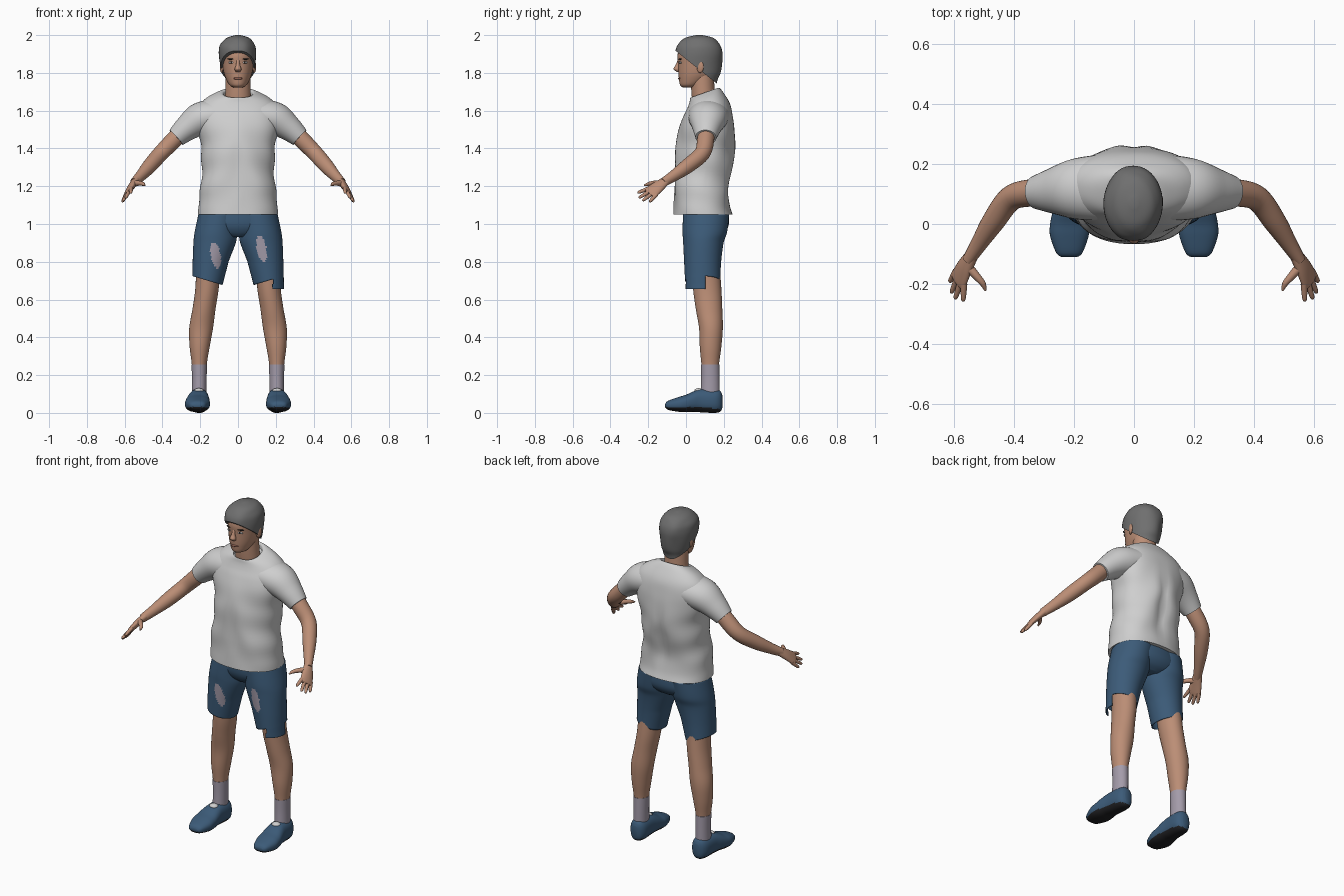
import bpy, bmesh, math
from mathutils import Vector, Matrix

if "Cube" in bpy.data.objects:
    bpy.data.objects.remove(bpy.data.objects["Cube"], do_unlink=True)

X, Y, Z = Vector((1, 0, 0)), Vector((0, 1, 0)), Vector((0, 0, 1))


def material(name, r, g, b):
    m = bpy.data.materials.new(name)
    m.use_nodes = True
    m.diffuse_color = (r, g, b, 1)
    m.node_tree.nodes["Principled BSDF"].inputs["Base Color"].default_value = (r, g, b, 1)
    return m


skin = material("skin", .50, .27, .18)
white = material("white_cotton", .62, .62, .62)
denim = material("blue_denim", .045, .105, .19)
grey = material("grey_hair", .16, .16, .16)
pale = material("pale_sock", .37, .33, .40)
rubber = material("black_rubber", .015, .015, .017)
rose = material("lip_rose", .33, .14, .10)
dark = material("dark_eye", .025, .02, .017)


def finish(name, bm, mats, rule=None, mirror=False, thickness=0):
    """Turn a bmesh into a smooth object with sharp creases."""
    bmesh.ops.recalc_face_normals(bm, faces=bm.faces)
    bm.normal_update()
    for f in bm.faces:
        f.smooth = True
        if rule:
            f.material_index = rule(f)
    for e in bm.edges:
        if len(e.link_faces) == 2 and e.calc_face_angle(0) > 0.9:
            e.smooth = False
    me = bpy.data.meshes.new(name)
    bm.to_mesh(me)
    bm.free()
    for m in mats:
        me.materials.append(m)
    ob = bpy.data.objects.new(name, me)
    bpy.context.collection.objects.link(ob)
    if thickness:
        ob.modifiers.new("Thickness", 'SOLIDIFY').thickness = thickness
    if mirror:
        ob.modifiers.new("Mirror", 'MIRROR').use_mirror_merge = False
    return ob


def spline(rows, steps):
    """Smooth curve through rows of numbers."""
    rows = [list(r) + [0] * (6 - len(r)) for r in rows]
    pts = [rows[0]] + rows + [rows[-1]]
    out = []
    for i in range(1, len(pts) - 2):
        for k in range(steps):
            t = k / steps
            out.append([b + .5 * t * (c - a + t * (2*a - 5*b + 4*c - d + t * (3*(b - c) + d - a)))
                        for a, b, c, d in zip(*pts[i - 1:i + 3])])
    return out + [rows[-1]]


def loft(name, rows, mats, axis=None, ref=X, sides=32, steps=5, power=2,
         caps=True, post=None, **kw):
    """Skin ellipses (x, y, z, radius a, radius b, tilt) along a path."""
    rows = spline(rows, steps)
    mid = [Vector(r[:3]) for r in rows]
    bm = bmesh.new()
    rings = []
    for i, r in enumerate(rows):
        t = axis or (mid[min(i + 1, len(mid) - 1)] - mid[max(i - 1, 0)]).normalized()
        a = (ref - t * ref.dot(t)).normalized()
        b = t.cross(a)
        ring = []
        for k in range(sides):
            ang = math.tau * k / sides
            c, s = [math.copysign(abs(q) ** (2 / power), q) for q in (math.cos(ang), math.sin(ang))]
            p = mid[i] + a * r[3] * c + b * r[4] * s
            p.z += r[5] * (p.y - mid[i].y)
            ring.append(bm.verts.new(p))
        rings.append(ring)
    for lo, hi in zip(rings, rings[1:]):
        for k in range(sides):
            n = (k + 1) % sides
            bm.faces.new((lo[k], lo[n], hi[n], hi[k]))
    if caps:
        bm.faces.new(rings[0][::-1])
        bm.faces.new(rings[-1])
    if post:
        post(bm)
    return finish(name, bm, mats, **kw)


def blob(name, pos, size, mat, mirror=True, turn=0):
    bm = bmesh.new()
    m = Matrix.Translation(pos) @ Matrix.Rotation(turn, 4, 'Z') @ Matrix.Diagonal((*size, 1))
    bmesh.ops.create_uvsphere(bm, u_segments=20, v_segments=12, radius=1, matrix=m)
    finish(name, bm, [mat], mirror=mirror)


# Neck and head
loft("neck", [(0, .105, 1.6, .075, .065), (0, .092, 1.68, .068, .062),
              (0, .085, 1.8, .064, .062)], [skin], Z)
loft("head", [(0, .02, 1.722, .022, .035), (0, .025, 1.735, .044, .056), (0, .045, 1.765, .062, .082),
              (0, .06, 1.8, .075, .1), (0, .068, 1.85, .083, .11), (0, .068, 1.9, .085, .112),
              (0, .068, 1.95, .07, .09), (0, .068, 1.98, .02, .03)], [skin], Z)
loft("nose", [(0, -.037, 1.87, .008, .006), (0, -.044, 1.84, .011, .012),
              (0, -.048, 1.82, .018, .018), (0, -.04, 1.806, .012, .01)], [skin], Z, sides=16)
blob("ears", (.086, .075, 1.832), (.009, .019, .032), skin, turn=-.3)
blob("eye_whites", (.036, -.030, 1.855), (.015, .007, .006), white, turn=.25)
blob("irises", (.035, -.0345, 1.855), (.006, .004, .0058), dark)
blob("eyebrows", (.037, -.031, 1.873), (.021, .006, .004), dark, turn=.3)
blob("lips", (0, -.033, 1.771), (.025, .009, .007), rose, mirror=False)


# Hair, cut on a slant from fringe to nape
def trim_hair(bm):
    for v in bm.verts:
        d = v.co - Vector((0, .07, 1.87))
        v.co += d * .015 * math.sin(60 * v.co.x + 25 * v.co.y) * math.sin(30 * v.co.z) * (v.co.z < 1.97)
    bmesh.ops.bisect_plane(bm, geom=bm.verts[:] + bm.edges[:] + bm.faces[:],
                           plane_co=(0, 0, 1.873), plane_no=(0, .62, .78), clear_inner=True)
    bmesh.ops.holes_fill(bm, edges=[e for e in bm.edges if e.is_boundary], sides=0)


loft("hair", [(0, .075, 1.7, .07, .085), (0, .075, 1.76, .076, .092), (0, .07, 1.8, .087, .112),
              (-.002, .068, 1.86, .096, .123), (-.003, .068, 1.91, .098, .126),
              (-.003, .068, 1.95, .09, .113), (0, .07, 1.985, .06, .075), (0, .07, 2, .012, .016)],
     [grey], Z, sides=48, post=trim_hair)


# Shirt with soft folds
def folds(bm):
    for v in bm.verts:
        x, y, z = v.co
        fade = max(0, min(1, (1.62 - z) * 5, (z - 1.05) * 8))
        side = 1 if y > .1 else -1
        v.co.y += fade * side * .005 * math.sin(26 * abs(x) + 14 * z + 5 * x)
        v.co.x += fade * .004 * math.sin(38 * z + 9 * y) * (1 if x > 0 else -1)
        if side > 0:
            v.co.y -= fade * .012 * math.exp(-(x / .03) ** 2)


loft("shirt_body", [(0, .09, 1.05, .213, .157), (0, .085, 1.1, .209, .15), (0, .083, 1.2, .197, .147),
                    (0, .095, 1.3, .191, .152), (0, .104, 1.4, .196, .156), (0, .111, 1.5, .213, .148),
                    (0, .118, 1.57, .222, .132), (0, .12, 1.625, .21, .113, .1),
                    (0, .11, 1.667, .163, .092, .25), (0, .1, 1.692, .105, .078, .35),
                    (0, .095, 1.692, .08, .07, .35), (0, .095, 1.67, .076, .068, .35)],
     [white], Z, sides=64, power=2.25, post=folds)
loft("sleeves", [(.12, .12, 1.575, .085, .11), (.2, .116, 1.555, .088, .1), (.27, .11, 1.508, .069, .076),
                 (.327, .105, 1.458, .053, .055)], [white], ref=Y.cross(X), mirror=True)

# Arms and hands
loft("arms", [(.27, .11, 1.52, .042, .042), (.34, .104, 1.445, .045, .045), (.41, .085, 1.373, .042, .042),
              (.468, .008, 1.307, .039, .038), (.515, -.065, 1.255, .03, .028),
              (.55, -.12, 1.22, .024, .021)], [skin], ref=Z, mirror=True)
across = Vector((.46, .72, -.52))
loft("palms", [(.54, -.105, 1.23, .024, .02), (.563, -.145, 1.2, .034, .018),
               (.583, -.185, 1.168, .04, .013), (.588, -.195, 1.16, .034, .008)],
     [skin], ref=across, sides=20, mirror=True)
tips = {"index": (.568, -.257, 1.165), "middle": (.595, -.25, 1.138),
        "ring": (.608, -.23, 1.123), "little": (.613, -.193, 1.117)}
for i, (finger, tip) in enumerate(tips.items()):
    base = Vector((.579, -.178, 1.172)) + across * (.02 * i - .03)
    tip = Vector(tip)
    loft(finger + "_fingers", [(*base, .011, .011), (*base.lerp(tip, .55), .0095, .0095),
                               (*base.lerp(tip, .9), .0075, .0075), (*tip, .003, .003)],
         [skin], ref=across, sides=12, steps=3, mirror=True)
loft("thumbs", [(.553, -.14, 1.213, .017, .016), (.525, -.172, 1.216, .013, .013),
                (.503, -.198, 1.212, .01, .01), (.494, -.221, 1.204, .004, .004)],
     [skin], ref=Z, sides=12, mirror=True)

# Shorts: hips and two legs, the left one with a torn flap
loft("shorts_hips", [(0, .105, 1.08, .195, .12), (0, .107, 1.0, .212, .12), (0, .105, .955, .17, .1),
                     (0, .1, .93, .07, .07)], [denim], Z, sides=48)


def shorts_leg(name, s, patch_x, patch_z):
    rows = [(.1, .106, 1.05, .11, .122), (.116, .1, .96, .113, .118), (.124, .092, .9, .112, .107),
            (.145, .088, .8, .095, .098), (.162, .088, .7, .08, .093)]
    if s > 0:
        rows.append((.164, .088, .655, .08, .092))

    def hem(bm):
        torn = [f for f in bm.faces if f.calc_center_median().z < .7
                and (f.calc_center_median().x < .185 or f.calc_center_median().y > .1)]
        bmesh.ops.delete(bm, geom=torn, context='FACES')
        for v in bm.verts:
            if v.co.z > .69:
                v.co.z += (abs(v.co.x) - .16) * .3 * max(0, min(1, (.8 - v.co.z) * 10))

    def worn(f):
        c = f.calc_center_median()
        u, w = (c.x - patch_x + .15 * (c.z - patch_z)) / .026, (c.z - patch_z) / .068
        return int(c.y < .08 and u * u + w * w < 1)

    loft(name, [(s * r[0], *r[1:]) for r in rows], [denim, pale], Z, sides=80, steps=10,
         caps=False, post=hem, rule=worn, thickness=.004)


shorts_leg("left_shorts_leg", 1, .125, .87)
shorts_leg("right_shorts_leg", -1, -.118, .835)

# Legs and socks
loft("legs", [(.155, .1, .82, .064, .075), (.164, .112, .66, .062, .075), (.18, .122, .55, .061, .07),
              (.195, .132, .45, .063, .063), (.203, .13, .35, .053, .057), (.205, .128, .25, .039, .046),
              (.205, .128, .15, .036, .042)], [skin], Z, mirror=True)
loft("socks", [(.205, .128, .257, .041, .049), (.205, .129, .18, .039, .049),
               (.206, .128, .09, .039, .051)], [pale], Z, mirror=True)


# Shoes with dark soles
def ground(bm):
    for v in bm.verts:
        v.co.z = max(0, v.co.z)


shoe_profile = [(-.11, .215, .026, .03, .048), (-.095, .215, .044, .016, .064), (-.04, .215, .064, .006, .084),
                (0, .214, .065, .004, .096), (.04, .211, .06, .006, .114), (.08, .208, .054, .003, .126),
                (.15, .205, .05, 0, .126), (.18, .204, .037, .006, .118), (.192, .204, .018, .025, .095)]
loft("shoes", [(x, y, (lo + hi) / 2, w, (hi - lo) / 2) for y, x, w, lo, hi in shoe_profile],
     [denim, rubber], Y, sides=48, power=2.4, post=ground, mirror=True,
     rule=lambda f: int(f.normal.z < -.45 and f.calc_center_median().z < .035))
blob("shoe_tongues", (.207, .066, .117), (.026, .022, .014), white)
